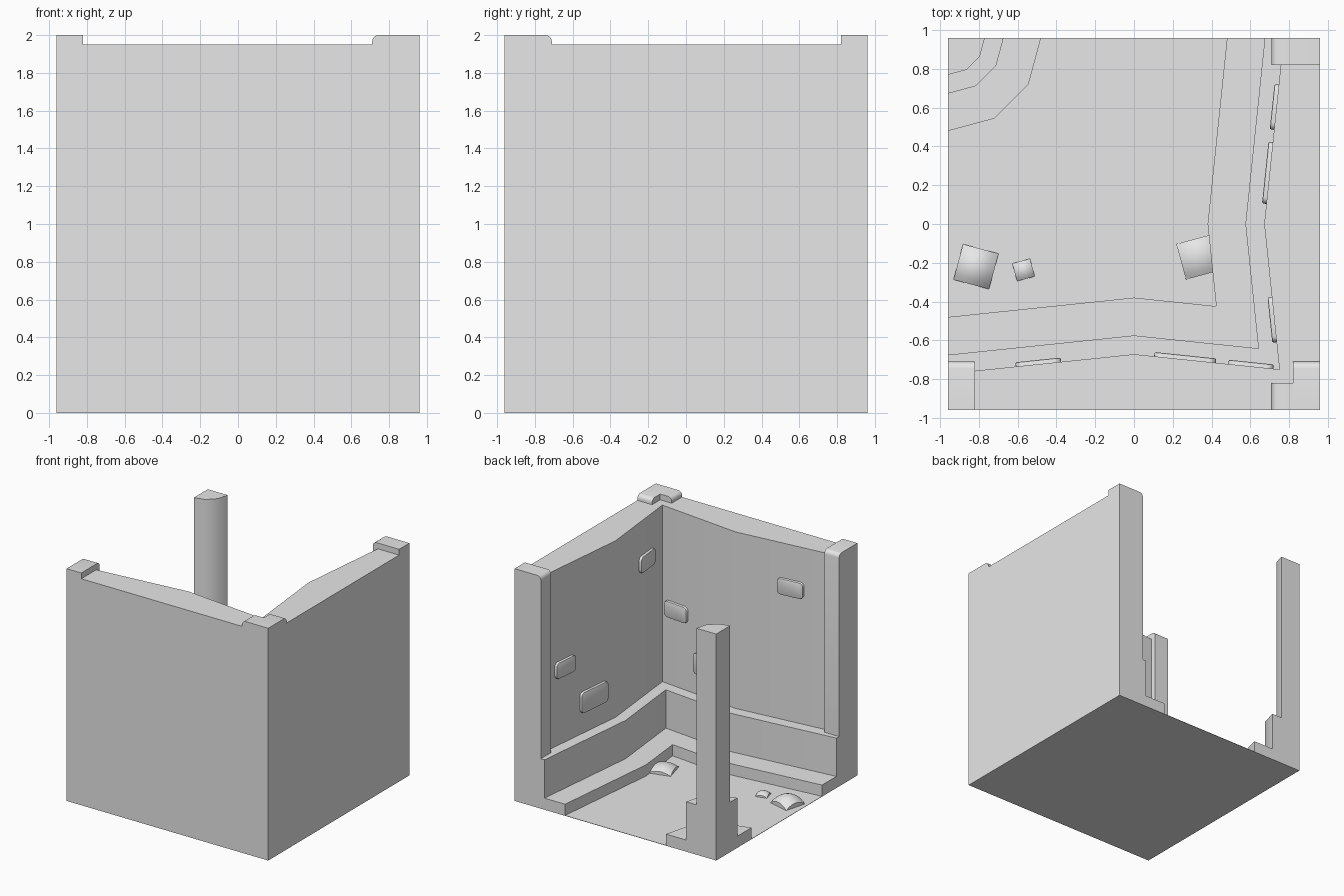
import bpy, bmesh, math
from mathutils import Matrix

if "Cube" in bpy.data.objects:
    bpy.data.objects.remove(bpy.data.objects["Cube"])

H = 0.96                                   # half width of the room
TIERS = [(0.0, 0.10, 0.48, -0.38),         # z0, z1, pillar radius, wall y at centre
         (0.10, 0.43, 0.287, -0.575),
         (0.43, 1.95, 0.19, -0.672)]

stone = bpy.data.materials.new("grey_stone")
stone.diffuse_color = (0.8, 0.8, 0.8, 1)
stone.use_nodes = True
stone.node_tree.nodes["Principled BSDF"].inputs["Base Color"].default_value = stone.diffuse_color


def finish(bm, name, matrix=Matrix()):
    bmesh.ops.recalc_face_normals(bm, faces=bm.faces)
    me = bpy.data.meshes.new(name)
    bm.to_mesh(me)
    bm.free()
    me.materials.append(stone)
    ob = bpy.data.objects.new(name, me)
    me.transform(matrix)
    bpy.context.collection.objects.link(ob)
    bpy.ops.object.select_all(action='DESELECT')
    ob.select_set(True)
    bpy.context.view_layer.objects.active = ob
    bpy.ops.object.shade_smooth_by_angle(angle=math.radians(35))
    return ob


def prism(bm, pts, vec):
    f = bm.faces.new([bm.verts.new(p) for p in pts])
    ext = bmesh.ops.extrude_face_region(bm, geom=[f], use_keep_orig=True)
    bmesh.ops.translate(bm, vec=vec, verts=[g for g in ext["geom"] if isinstance(g, bmesh.types.BMVert)])


def rounded_brick(bm, w, h, t, r=0.035, seg=4):
    # rounded rectangle in xz, pushed out along +y
    pts = []
    for i, (sx, sz) in enumerate([(1, 1), (-1, 1), (-1, -1), (1, -1)]):
        for k in range(seg + 1):
            a = math.pi / 2 * (i + k / seg)
            pts.append((sx * (w / 2 - r) + r * math.cos(a), 0, sz * (h / 2 - r) + r * math.sin(a)))
    prism(bm, pts, (0, t, 0))
    rim = [e for e in bm.edges if all(v.co.y > t - 1e-4 for v in e.verts)]
    bmesh.ops.bevel(bm, geom=rim, offset=0.008, segments=2, profile=0.5, affect='EDGES')


# floor slab
bm = bmesh.new()
prism(bm, [(-H, -H, 0), (H, -H, 0), (H, H, 0), (-H, H, 0)], (0, 0, 0.003))
finish(bm, "floor")

# the front wall and its copy turned a quarter to the right side
for side, turn in (("front", 0), ("right", 90)):
    M = Matrix.Rotation(math.radians(turn), 4, 'Z')

    # bowed wall with two ledges
    bm = bmesh.new()
    for z0, z1, _, y in TIERS:
        z0 = max(z0, 0.002)
        prism(bm, [(-H, -H, z0), (H, -H, z0), (H, y - 0.1, z0), (0, y, z0), (-H, y - 0.1, z0)],
              (0, 0, z1 - z0))
    finish(bm, side + "_wall", M)

    # end posts with a rounded top inner edge
    for n, x0 in (("left", -H), ("right", H - 0.14)):
        r, yi = 0.035, -0.71
        prof = [(x0, -H, 0.4), (x0, yi, 0.4)]
        for k in range(5):
            a = math.pi / 2 * k / 4
            prof.append((x0, yi - r + r * math.cos(a), 2 - r + r * math.sin(a)))
        prof.append((x0, -H, 2))
        bm = bmesh.new()
        prism(bm, prof, (0.14, 0, 0))
        finish(bm, f"{side}_post_{n}", M)

    # bricks standing proud of the wall
    for i, (x, z, w, h) in enumerate([(-0.49, 1.58, 0.235, 0.14), (0.26, 0.70, 0.32, 0.18),
                                      (0.60, 1.08, 0.235, 0.14)]):
        bm = bmesh.new()
        rounded_brick(bm, w, h, 0.05)
        tilt = -math.copysign(math.atan(0.1 / H), x)
        y = -0.672 - 0.1 * abs(x) / H - 0.028
        finish(bm, f"{side}_brick_{i + 1}",
               M @ Matrix.Translation((x, y, z)) @ Matrix.Rotation(tilt, 4, 'Z'))

# stepped quarter-round pillar in the open corner
bm = bmesh.new()
for z0, z1, r, _ in TIERS:
    z0 = max(z0, 0.002)
    arc = [(-H + r * math.sin(math.radians(a)), H - r * math.cos(math.radians(a)), z0)
           for a in (0, 30, 60, 90)]
    prism(bm, arc + [(-H, H, z0)], (0, 0, z1 - z0))
finish(bm, "corner_pillar")

# domed stones on the floor
for i, (x, y, s, rot, h) in enumerate([(-0.815, -0.22, 0.19, -15, 0.075),
                                       (-0.57, -0.237, 0.095, 15, 0.035),
                                       (0.335, -0.17, 0.19, 15, 0.055)]):
    bm = bmesh.new()
    bmesh.ops.create_grid(bm, x_segments=8, y_segments=8, size=s / 2)
    for v in bm.verts:
        u, w = 2 * v.co.x / s, 2 * v.co.y / s
        v.co.z = 0.003 + h * (1 - 0.5 * u * u - 0.5 * w * w)
    edge = [e for e in bm.edges if e.is_boundary]
    ext = bmesh.ops.extrude_edge_only(bm, edges=edge)
    for g in ext["geom"]:
        if isinstance(g, bmesh.types.BMVert):
            g.co.z = 0.001
    finish(bm, f"floor_stone_{i + 1}",
           Matrix.Translation((x, y, 0)) @ Matrix.Rotation(math.radians(rot), 4, 'Z'))
